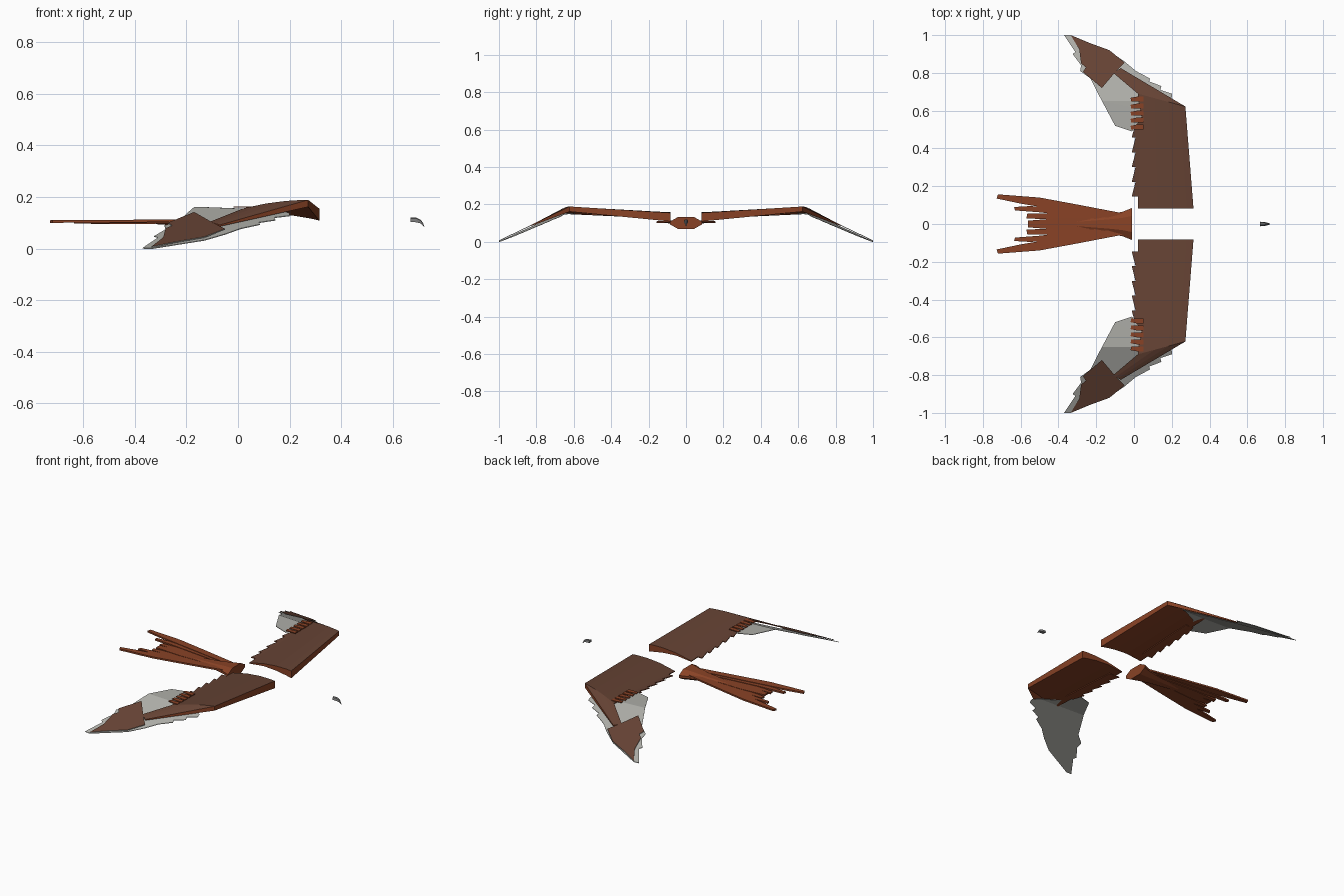
import bpy, bmesh, math
from mathutils import Vector

if "Cube" in bpy.data.objects:
    bpy.data.objects.remove(bpy.data.objects["Cube"])


def material(name, rgb):
    m = bpy.data.materials.new(name)
    m.use_nodes = True
    m.diffuse_color = (*rgb, 1)
    bsdf = m.node_tree.nodes["Principled BSDF"]
    bsdf.inputs["Base Color"].default_value = (*rgb, 1)
    bsdf.inputs["Roughness"].default_value = 0.8
    return m


BROWN = material("dark brown", (0.13, 0.055, 0.034))
RUST = material("rust", (0.25, 0.055, 0.019))
GREY = material("pale grey", (0.42, 0.42, 0.39))
HORN = material("horn grey", (0.2, 0.2, 0.2))


def finish(name, bm, top, under):
    """Upward faces take the first colour, all others the second."""
    bmesh.ops.recalc_face_normals(bm, faces=bm.faces)
    bm.normal_update()
    for f in bm.faces:
        f.material_index = 0 if f.normal.z > 0.3 else 1
    me = bpy.data.meshes.new(name)
    bm.to_mesh(me)
    bm.free()
    me.materials.append(top)
    me.materials.append(under)
    ob = bpy.data.objects.new(name, me)
    bpy.context.collection.objects.link(ob)
    return ob


def plate(name, outline, height, thick, top, under, side=1, fold=None):
    """Thin sheet from a plan outline, laid on a height function."""
    bm = bmesh.new()
    bm.faces.new([bm.verts.new((x, y, 0)) for x, y in outline])
    if fold:
        bmesh.ops.bisect_plane(bm, geom=bm.verts[:] + bm.edges[:] + bm.faces[:],
                               plane_co=(0, fold, 0), plane_no=(0, 1, 0))
    bmesh.ops.triangulate(bm, faces=bm.faces[:])
    ext = bmesh.ops.extrude_face_region(bm, geom=bm.faces[:])
    lower = {v for v in ext["geom"] if isinstance(v, bmesh.types.BMVert)}
    for v in bm.verts:
        v.co.z = height(v.co.x, v.co.y) - (thick if v in lower else 0)
        v.co.y *= side
    return finish(name, bm, top, under)


def loft(name, rings, top, under):
    bm = bmesh.new()
    loops = [[bm.verts.new(p) for p in r] for r in rings]
    for a, b in zip(loops, loops[1:]):
        for i in range(len(a)):
            j = (i + 1) % len(a)
            bm.faces.new((a[i], a[j], b[j], b[i]))
    bm.faces.new(loops[0])
    bm.faces.new(loops[-1])
    return finish(name, bm, top, under)


def wing_section(lead, trail, thick, camber, side):
    """Arched section, blunt at the front and thin at the back."""
    lead, trail = Vector(lead), Vector(trail)
    upper, lower = [], []
    for t in (0, 0.12, 0.35, 0.65, 1):
        p = lead.lerp(trail, t)
        p.z += camber * 4 * t * (1 - t)
        q = p - Vector((0, 0, max(0.005, thick * (1 - t))))
        upper.append((p.x, p.y * side, p.z))
        lower.append((q.x, q.y * side, q.z))
    return upper + lower[::-1]


def outer_height(x, y):
    return 0.19 - 0.479 * (y - 0.62)


def grey_height(x, y):
    return min(0.176, outer_height(x, y)) - 0.012 - 0.04 * (x + 0.2)


def trail_height(x, y):
    return 0.129 + 0.05 * (y - 0.085)


GREY_OUTLINE = [(-0.37, 1), (-0.31, 0.91), (-0.325, 0.9), (-0.28, 0.84),
                (-0.285, 0.81), (-0.23, 0.77), (-0.19, 0.69), (-0.1, 0.52),
                (-0.01, 0.49), (0.06, 0.6), (0.2, 0.67), (0.2, 0.69),
                (0.14, 0.71), (0.145, 0.73), (0.08, 0.755), (0.085, 0.77),
                (0.01, 0.81), (-0.05, 0.86), (-0.13, 0.915), (-0.335, 1)]
TIP_OUTLINE = [(-0.335, 1), (-0.29, 0.925), (-0.28, 0.85), (-0.255, 0.83),
               (-0.27, 0.805), (-0.17, 0.72), (-0.09, 0.815),
               (-0.05, 0.855), (-0.13, 0.92), (-0.24, 0.96)]

for side, label in ((1, "left"), (-1, "right")):
    # Wing body: root, bend and outer end
    loft(label + "_wing", [
        wing_section((0.315, 0.082, 0.155), (0.02, 0.082, 0.128), 0.046, 0.014, side),
        wing_section((0.272, 0.622, 0.189), (0.02, 0.69, 0.156), 0.027, 0.008, side),
        wing_section((-0.07, 0.825, 0.092), (-0.11, 0.8, 0.104), 0.006, 0, side),
    ], BROWN, RUST)

    # Stepped feathers along the trailing edge
    for i in range(5):
        y = 0.145 + i * 0.078
        plate(f"{label}_trailing_feather_{i + 1}",
              [(0.06, y), (-0.012, y), (0.008, y + 0.078), (0.06, y + 0.078)],
              trail_height, 0.005, BROWN, RUST, side)

    # Short rust feather ends near the bend
    for i in range(5):
        y = 0.5 + i * 0.037
        plate(f"{label}_rust_feather_{i + 1}",
              [(0.05, y), (-0.015, y), (-0.018, y + 0.02), (0.02, y + 0.027), (0.05, y + 0.027)],
              lambda x, y: min(0.164, outer_height(x, y) + 0.003), 0.005, RUST, RUST, side)

    # Pale flight feathers with the brown covering at the end
    plate(label + "_flight_feathers", GREY_OUTLINE, grey_height, 0.003,
          GREY, GREY, side, fold=0.65)
    plate(label + "_wing_tip", TIP_OUTLINE, outer_height, 0.004, BROWN, GREY, side)

    # Tail fan, from the long outer feather inward
    fan = [
        [(-0.05, 0.055), (-0.3, 0.103), (-0.5, 0.14), (-0.72, 0.157),
         (-0.728, 0.135), (-0.6, 0.108), (-0.4, 0.075), (-0.06, 0.02)],
        [(-0.05, 0.045), (-0.4, 0.085), (-0.55, 0.095), (-0.635, 0.09),
         (-0.63, 0.072), (-0.5, 0.062), (-0.06, 0.01)],
        [(-0.05, 0.03), (-0.4, 0.058), (-0.565, 0.055), (-0.57, 0.03),
         (-0.4, 0.022), (-0.06, 0)],
    ]
    for i, outline in enumerate(fan):
        plate(f"{label}_tail_feather_{i + 1}", outline,
              lambda x, y, i=i: 0.112 - 0.003 * i + 0.006 * (x + 0.4), 0.01,
              RUST, RUST, side)

# Central tail feather
plate("middle_tail_feather", [(-0.05, 0.025), (-0.4, 0.03), (-0.56, 0.018),
                              (-0.56, -0.018), (-0.4, -0.03), (-0.05, -0.025)],
      lambda x, y: 0.108, 0.01, RUST, RUST)

# Flared tail base
rings = []
for x, w, h in ((-0.01, 0.085, 0.032), (-0.06, 0.065, 0.027),
                (-0.14, 0.048, 0.018), (-0.32, 0.02, 0.006)):
    rings.append([(x, w * a, 0.101 + h * b) for a, b in
                  ((1, 0.25), (0.5, 1), (-0.5, 1), (-1, 0.25),
                   (-1, -0.25), (-0.5, -1), (0.5, -1), (1, -0.25))])
loft("tail_base", rings, RUST, RUST)

# Hooked beak
rings = []
for x, top, low, w in ((0.668, 0.121, 0.104, 0.012), (0.692, 0.12, 0.102, 0.01),
                       (0.708, 0.112, 0.098, 0.006), (0.717, 0.1, 0.089, 0.003),
                       (0.722, 0.086, 0.084, 0.001)):
    mid = (top + low) / 2
    rings.append([(x, 0, top), (x, w * 0.7, mid + (top - mid) * 0.6), (x, w, low),
                  (x, -w, low), (x, -w * 0.7, mid + (top - mid) * 0.6)])
loft("beak", rings, HORN, HORN)
